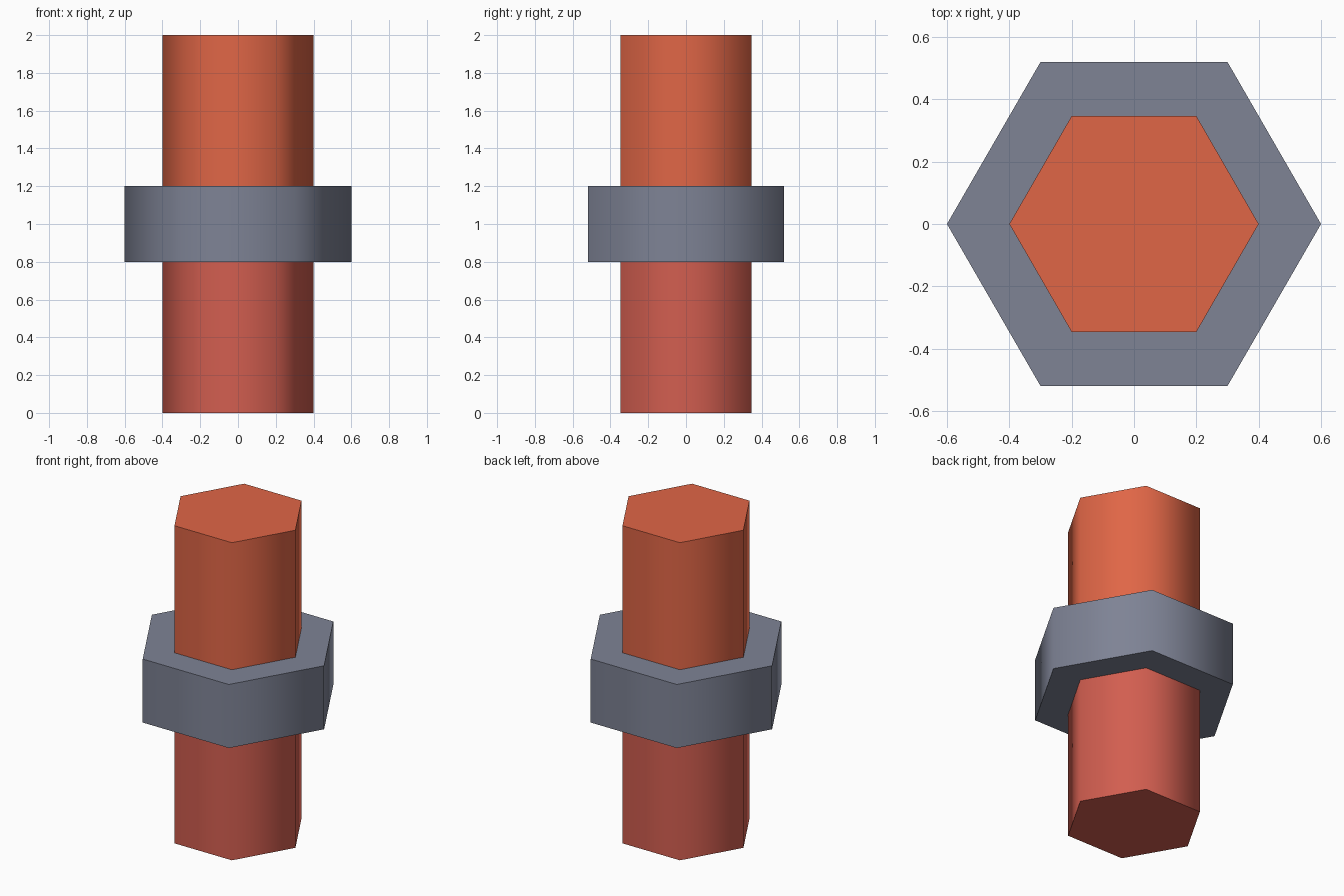
import bpy
import math

cube = bpy.data.objects.get("Cube")
if cube:
    bpy.data.objects.remove(cube, do_unlink=True)


def make_material(name, rgb):
    mat = bpy.data.materials.new(name)
    mat.use_nodes = True
    colour = (*rgb, 1.0)
    mat.diffuse_color = colour
    mat.node_tree.nodes["Principled BSDF"].inputs["Base Color"].default_value = colour
    return mat


def hex_prism(name, radius, bottom, top, mat):
    """Six-sided prism with corners on the x axis, smooth sides and crisp caps."""
    bpy.ops.mesh.primitive_cylinder_add(
        vertices=6, radius=radius, depth=top - bottom,
        location=(0, 0, (bottom + top) / 2), rotation=(0, 0, math.radians(30)))
    obj = bpy.context.object
    obj.name = name
    obj.data.materials.append(mat)
    bpy.ops.object.transform_apply(location=False, rotation=True, scale=False)
    bpy.ops.object.shade_smooth_by_angle(angle=math.radians(75))
    return obj


red = make_material("brick red", (0.645, 0.112, 0.08))
orange = make_material("burnt orange", (0.745, 0.133, 0.062))
grey = make_material("slate grey", (0.209, 0.227, 0.301))

# Lower rod, collar and upper rod stacked along one axis
hex_prism("lower_rod", 0.4, 0.0, 0.8, red)
hex_prism("collar", 0.6, 0.8, 1.2, grey)
hex_prism("upper_rod", 0.4, 1.2, 2.0, orange)
